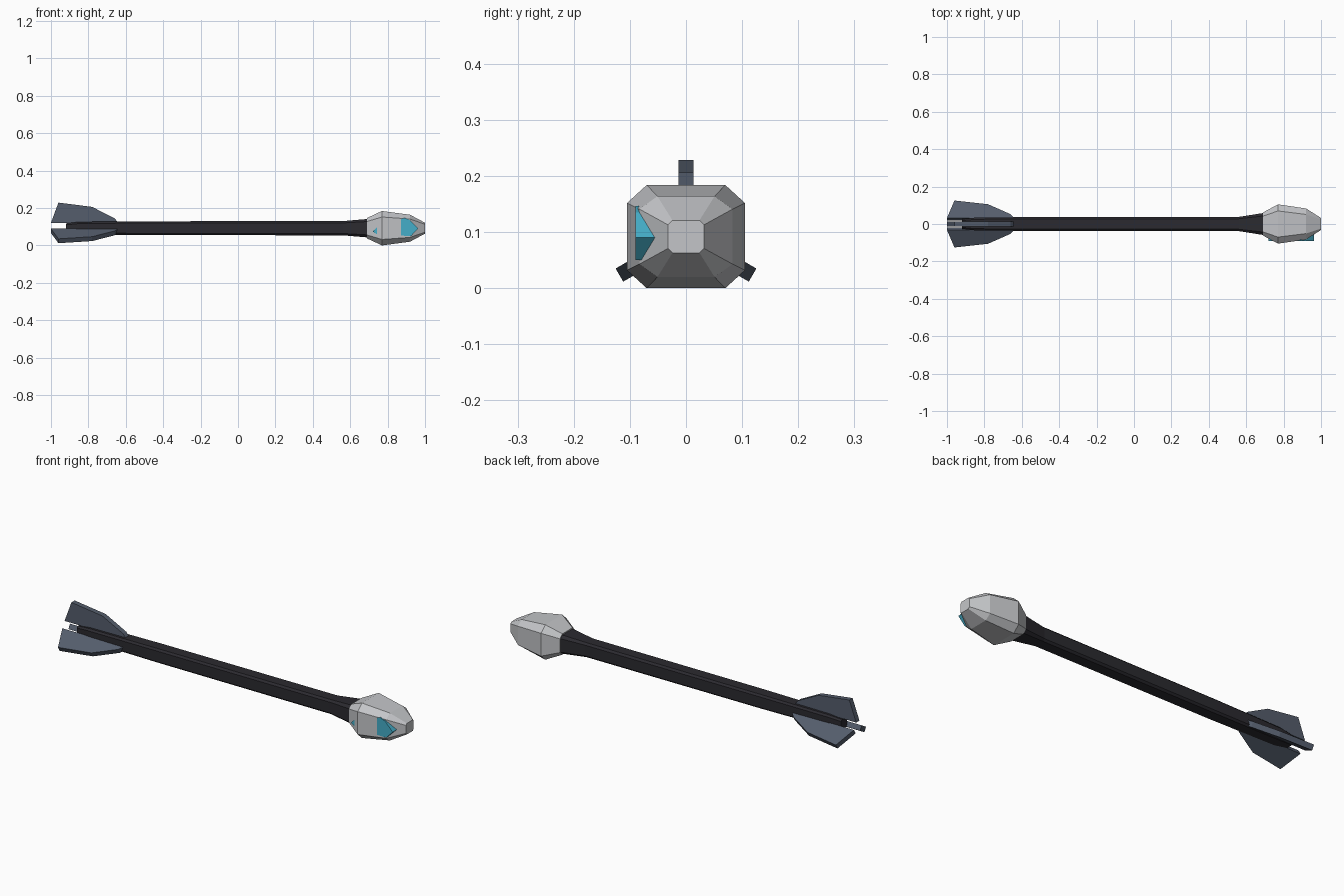
import bpy, bmesh, math
from mathutils import Matrix, Vector

if "Cube" in bpy.data.objects:
    bpy.data.objects.remove(bpy.data.objects["Cube"])

AXIS = 0.092  # height of the long axis


def material(name, rgb):
    m = bpy.data.materials.new(name)
    m.use_nodes = True
    m.diffuse_color = (*rgb, 1)
    m.node_tree.nodes["Principled BSDF"].inputs["Base Color"].default_value = (*rgb, 1)
    return m


def finish(name, bm, mat):
    bmesh.ops.recalc_face_normals(bm, faces=bm.faces)
    mesh = bpy.data.meshes.new(name)
    bm.to_mesh(mesh)
    bm.free()
    mesh.materials.append(mat)
    ob = bpy.data.objects.new(name, mesh)
    bpy.context.collection.objects.link(ob)
    return ob


def loft(name, sections, mat):
    """Chamfered-square rings along x: (x, half y, half z, flat y, flat z)."""
    bm = bmesh.new()
    rings = []
    for x, w, h, fw, fh in sections:
        outline = [(w, -fh), (w, fh), (fw, h), (-fw, h),
                   (-w, fh), (-w, -fh), (-fw, -h), (fw, -h)]
        rings.append([bm.verts.new((x, y, AXIS + z)) for y, z in outline])
    for a, b in zip(rings, rings[1:]):
        for i in range(8):
            j = (i + 1) % 8
            bm.faces.new((a[i], a[j], b[j], b[i]))
    bm.faces.new(rings[0])
    bm.faces.new(rings[-1])
    return finish(name, bm, mat)


def plate(name, outline, y0, y1, mat, matrix=Matrix()):
    """Extrude an x-z outline from y0 to y1."""
    bm = bmesh.new()
    face = bm.faces.new([bm.verts.new((x, y0, z)) for x, z in outline])
    new = bmesh.ops.extrude_face_region(bm, geom=[face])["geom"]
    bmesh.ops.translate(bm, vec=Vector((0, y1 - y0, 0)),
                        verts=[v for v in new if isinstance(v, bmesh.types.BMVert)])
    bm.transform(matrix)
    return finish(name, bm, mat)


charcoal = material("charcoal", (0.024, 0.023, 0.029))
slate = material("slate", (0.09, 0.11, 0.15))
silver = material("silver", (0.55, 0.56, 0.58))
teal = material("teal", (0.06, 0.42, 0.58))

# Shaft with a narrowed tail and a flared collar
loft("shaft", [(-0.92, 0.026, 0.026, 0.018, 0.018),
               (-0.85, 0.034, 0.034, 0.025, 0.025),
               (-0.46, 0.038, 0.037, 0.028, 0.028),
               (0.56, 0.038, 0.038, 0.028, 0.028),
               (0.70, 0.060, 0.050, 0.044, 0.036)], charcoal)

# Faceted head
loft("head", [(0.69, 0.062, 0.055, 0.042, 0.036),
              (0.77, 0.105, 0.092, 0.070, 0.060),
              (0.92, 0.083, 0.072, 0.051, 0.049),
              (1.00, 0.032, 0.029, 0.024, 0.021)], silver)

# Gem set into one side of the head
gem = [(0.72, 0.075), (0.745, 0.10), (0.89, 0.147), (0.92, 0.135),
       (0.963, 0.09), (0.925, 0.05), (0.745, 0.058)]
plate("side_gem", gem, -0.09, -0.03, teal)

# Three tail fins around the axis
fin = [(-1.0, 0.029), (-0.96, 0.137), (-0.78, 0.114), (-0.66, 0.053), (-0.64, 0.029)]
for name, turn in (("top_fin", 0), ("front_fin", 120), ("back_fin", 240)):
    spin = Matrix.Translation((0, 0, AXIS)) @ Matrix.Rotation(math.radians(turn), 4, "X")
    plate(name, fin, -0.0135, 0.0135, slate, spin)
